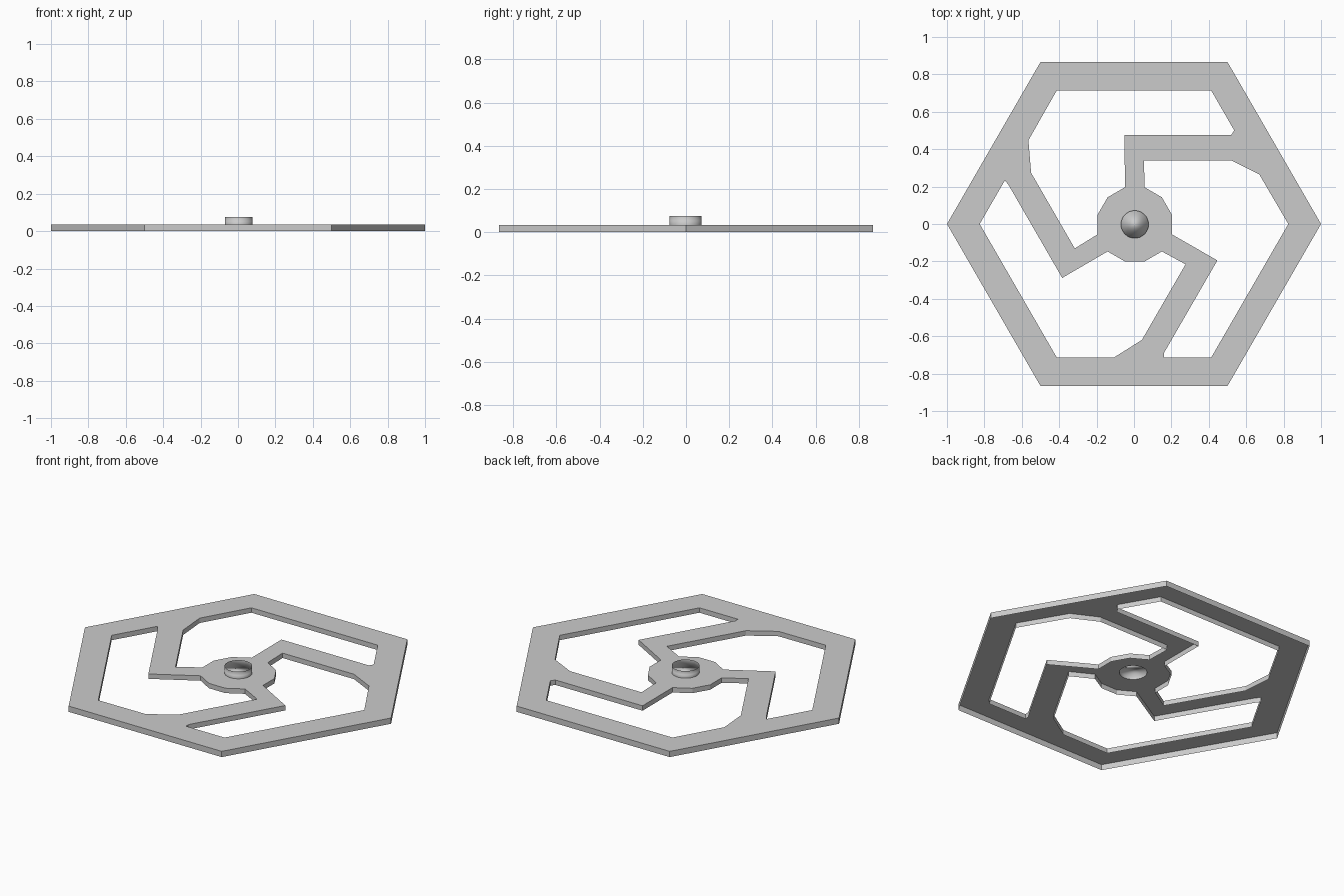
import bpy, bmesh, math

if "Cube" in bpy.data.objects:
    bpy.data.objects.remove(bpy.data.objects["Cube"])

grey = bpy.data.materials.new("plain_grey")
grey.diffuse_color = (0.6, 0.6, 0.6, 1)
grey.use_nodes = True
grey.node_tree.nodes["Principled BSDF"].inputs["Base Color"].default_value = grey.diffuse_color

TOP, INNER_BOTTOM = 0.034, 0.005
CX, CY = 0.004, -0.002          # centre of hub and arms


def polar(r, deg):
    a = math.radians(deg)
    return (r * math.cos(a), r * math.sin(a))


def rotate(p, deg):
    c, s = math.cos(math.radians(deg)), math.sin(math.radians(deg))
    return (p[0] * c - p[1] * s, p[0] * s + p[1] * c)


def arm(p, deg):
    """Rotate a point about the hub centre."""
    q = rotate((p[0] - CX, p[1] - CY), deg)
    return (q[0] + CX, q[1] + CY)


def hub(r, deg):
    q = polar(r, deg)
    return (q[0] + CX, q[1] + CY)


def open_plate(name, loops, top):
    """Filled top face with walls hanging down, open underneath."""
    cu = bpy.data.curves.new(name + "_outline", 'CURVE')
    cu.dimensions = '2D'
    cu.fill_mode = 'BOTH'
    cu.extrude = top / 2
    for pts in loops:
        sp = cu.splines.new('POLY')
        sp.points.add(len(pts) - 1)
        for q, p in zip(sp.points, pts):
            q.co = (p[0], p[1], 0, 1)
        sp.use_cyclic_u = True
        sp.use_smooth = False
    tmp = bpy.data.objects.new(name + "_outline", cu)
    bpy.context.collection.objects.link(tmp)
    bpy.context.view_layer.update()
    dg = bpy.context.evaluated_depsgraph_get()
    me = bpy.data.meshes.new_from_object(tmp.evaluated_get(dg))
    bpy.data.objects.remove(tmp)
    bm = bmesh.new()
    bm.from_mesh(me)
    bmesh.ops.remove_doubles(bm, verts=bm.verts, dist=1e-4)
    bmesh.ops.translate(bm, verts=bm.verts, vec=(0, 0, top / 2))
    bmesh.ops.recalc_face_normals(bm, faces=bm.faces)
    # drop the underside, and the walls of the small round hub hole
    low = [f for f in bm.faces
           if f.normal.z < -0.9
           or all(math.hypot(v.co.x, v.co.y) < 0.1 for v in f.verts)]
    bmesh.ops.delete(bm, geom=low, context='FACES')
    # walls of the openings stop a little higher than the outer rim
    for v in bm.verts:
        if v.co.z < top / 2 and math.hypot(v.co.x, v.co.y) < 0.95:
            v.co.z = INNER_BOTTOM
    for f in bm.faces:
        f.smooth = False
        f.material_index = 0
    bm.to_mesh(me)
    bm.free()
    me.name = name
    me.materials.clear()
    me.materials.append(grey)
    ob = bpy.data.objects.new(name, me)
    bpy.context.collection.objects.link(ob)
    return ob


# Hexagonal frame with three bent arms and a twelve-sided hub, cut by openings
outline = [polar(1.0, 60 * i) for i in range(6)]
R, N = 0.205, 32
feet = {0: (0.536, 0.5), 120: (-0.69, 0.234), 240: (0.16, -0.7145)}
holes = []
for a in (0, 120, 240):
    b = (a - 120) % 360
    holes.append([
        hub(R, a + 75), arm((0.053, 0.34), a), arm((0.52, 0.34), a),
        rotate((0.67, 0.265), a), polar(0.825, a), polar(0.825, a - 60),
        feet[b], arm((0.52, 0.477), b), arm((-0.05, 0.477), b),
        hub(R, a - 15), hub(R, a + 15), hub(R, a + 45),
    ])
collar_hole = [hub(0.074, 360 * i / N) for i in range(N)]
open_plate("hex_frame", [outline] + holes + [collar_hole], TOP)

# Round collar on the hub, with a recessed floor
bm = bmesh.new()
rings = [[bm.verts.new((*hub(0.074, 360 * i / N), z)) for i in range(N)]
         for z in (TOP, 0.053, 0.076)]
for lo, hi in zip(rings, rings[1:]):
    for i in range(N):
        j = (i + 1) % N
        bm.faces.new((lo[i], lo[j], hi[j], hi[i]))
bm.faces.new(rings[1])
me = bpy.data.meshes.new("centre_collar")
bm.to_mesh(me)
bm.free()
me.materials.append(grey)
collar = bpy.data.objects.new("centre_collar", me)
bpy.context.collection.objects.link(collar)
bpy.context.view_layer.objects.active = collar
collar.select_set(True)
bpy.ops.object.shade_smooth_by_angle(angle=math.radians(30))
